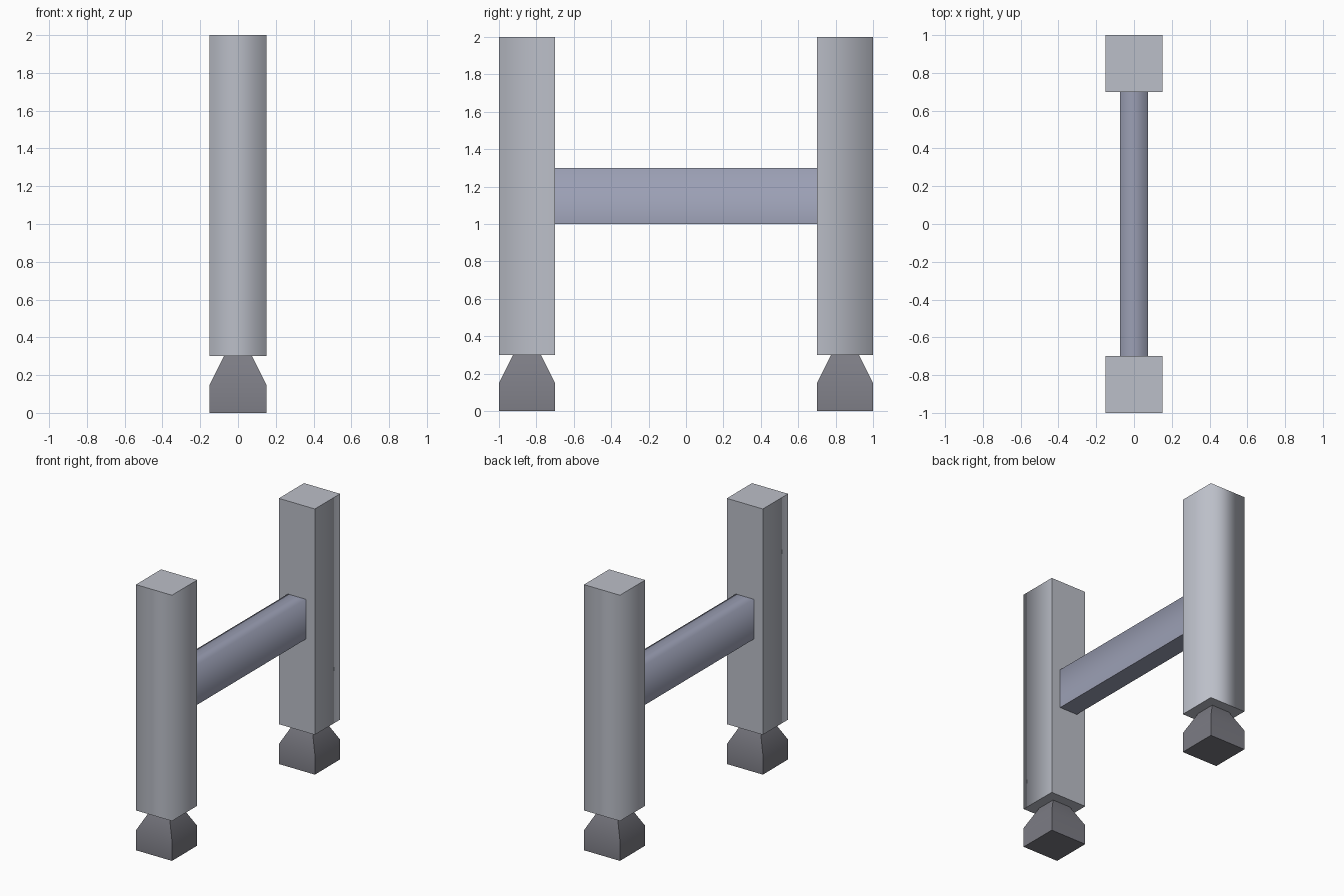
import bpy, bmesh
from mathutils import Vector

if "Cube" in bpy.data.objects:
    bpy.data.objects.remove(bpy.data.objects["Cube"])


def material(name, rgb):
    m = bpy.data.materials.new(name)
    m.diffuse_color = (*rgb, 1)
    m.use_nodes = True
    m.node_tree.nodes["Principled BSDF"].inputs["Base Color"].default_value = m.diffuse_color
    return m


def finish(name, bm, mat, soft, mirror=False):
    """Smooth faces, sharp edges except where soft(midpoint, edge) holds."""
    bmesh.ops.recalc_face_normals(bm, faces=bm.faces)
    for f in bm.faces:
        f.smooth = True
    for e in bm.edges:
        e.smooth = soft((e.verts[0].co + e.verts[1].co) / 2, e)
    mesh = bpy.data.meshes.new(name)
    bm.to_mesh(mesh)
    bm.free()
    mesh.materials.append(mat)
    ob = bpy.data.objects.new(name, mesh)
    bpy.context.collection.objects.link(ob)
    if mirror:
        mod = ob.modifiers.new("Mirror", 'MIRROR')
        mod.use_axis = (False, True, False)
        mod.use_mirror_merge = False
    return ob


def box(lo, hi):
    bm = bmesh.new()
    bmesh.ops.create_cube(bm, size=1)
    lo, hi = Vector(lo), Vector(hi)
    bmesh.ops.scale(bm, vec=hi - lo, verts=bm.verts)
    bmesh.ops.translate(bm, vec=(lo + hi) / 2, verts=bm.verts)
    return bm


post_mat = material("post_grey", (0.50, 0.52, 0.58))
beam_mat = material("beam_blue_grey", (0.33, 0.35, 0.46))
foot_mat = material("foot_dark", (0.20, 0.20, 0.23))

# Posts: the outer vertical corners are soft, the rest crisp
finish("posts", box((-0.15, 0.7, 0.3), (0.15, 1, 2)), post_mat,
       lambda m, e: m.y > 0.99 and abs(m.x) > 0.14 and 0.4 < m.z < 1.9,
       mirror=True)

# Cross beam: soft upper long edges
finish("cross_beam", box((-0.075, -0.7, 1), (0.075, 0.7, 1.3)), beam_mat,
       lambda m, e: m.z > 1.29 and abs(m.y) < 0.1)

# Feet: square block with its top extruded into a taper
foot = box((-0.15, 0.7, 0), (0.15, 1, 0.15))
foot.faces.ensure_lookup_table()
top = max(foot.faces, key=lambda f: f.calc_center_median().z)
new = bmesh.ops.extrude_face_region(foot, geom=[top])["geom"]
bmesh.ops.delete(foot, geom=[top], context='FACES_ONLY')
for v in new:
    if isinstance(v, bmesh.types.BMVert):
        v.co = (v.co.x * 0.5, 0.85 + (v.co.y - 0.85) * 0.5, 0.3)
finish("feet", foot, foot_mat,
       lambda m, e: abs(m.z - 0.15) < 0.001 and
       abs(e.verts[0].co.z - e.verts[1].co.z) < 0.001,
       mirror=True)
